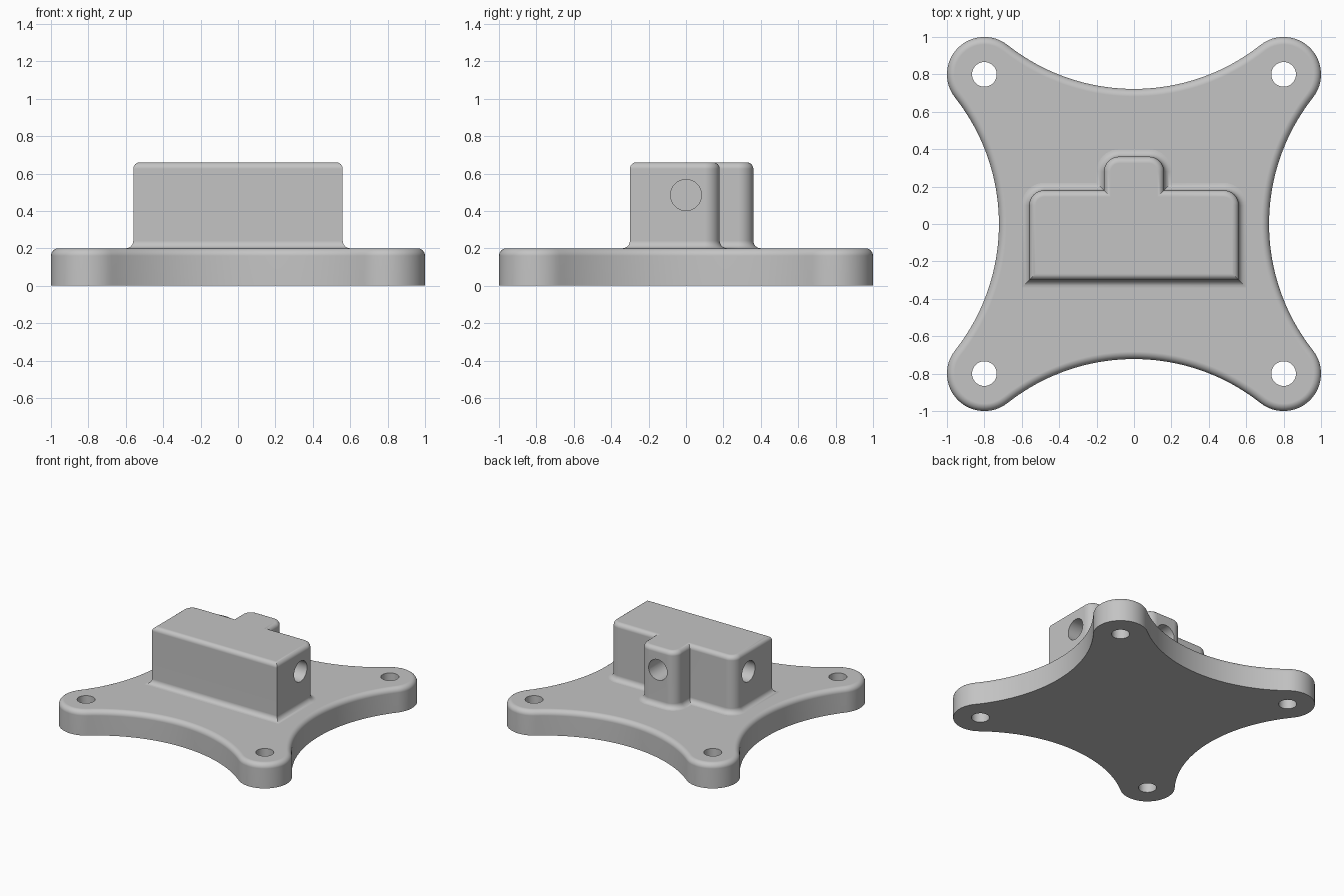
import bpy, bmesh
from math import sin, cos, pi, sqrt, atan2
from mathutils import Matrix

old = bpy.data.objects.get("Cube")
if old:
    bpy.data.objects.remove(old, do_unlink=True)

grey = bpy.data.materials.new("plain grey")
grey.use_nodes = True
colour = (0.55, 0.55, 0.55, 1)
grey.diffuse_color = colour
grey.node_tree.nodes["Principled BSDF"].inputs["Base Color"].default_value = colour


def arc(cx, cy, r, a0, a1, n):
    return [(cx + r * cos(a0 + (a1 - a0) * i / n), cy + r * sin(a0 + (a1 - a0) * i / n))
            for i in range(n + 1)]


def loft(name, outline, levels):
    """Stack offset copies of an outline; levels holds (offset, height)."""
    bm = bmesh.new()
    rings = [[bm.verts.new((x, y, z)) for x, y in outline(d)] for d, z in levels]
    n = len(rings[0])
    for low, high in zip(rings, rings[1:]):
        for i in range(n):
            j = (i + 1) % n
            bm.faces.new((low[i], low[j], high[j], high[i]))
    bm.faces.new(rings[0][::-1])
    bm.faces.new(rings[-1])
    bmesh.ops.recalc_face_normals(bm, faces=bm.faces)
    mesh = bpy.data.meshes.new(name)
    bm.to_mesh(mesh)
    bm.free()
    mesh.materials.append(grey)
    ob = bpy.data.objects.new(name, mesh)
    bpy.context.collection.objects.link(ob)
    return ob


def drill(ob, radius, depth, place):
    """Cut a round hole centred on the given matrix."""
    bm = bmesh.new()
    bmesh.ops.create_cone(bm, cap_ends=True, segments=48, radius1=radius,
                          radius2=radius, depth=depth, matrix=place)
    mesh = bpy.data.meshes.new("drill")
    bm.to_mesh(mesh)
    bm.free()
    mesh.materials.append(grey)
    cutter = bpy.data.objects.new("drill", mesh)
    cutter.hide_render = True
    bpy.context.collection.objects.link(cutter)
    mod = ob.modifiers.new("hole", "BOOLEAN")
    mod.operation, mod.solver, mod.object = "DIFFERENCE", "EXACT", cutter
    select(ob)
    bpy.ops.object.modifier_apply(modifier=mod.name)
    bpy.data.objects.remove(cutter, do_unlink=True)


def select(ob):
    bpy.ops.object.select_all(action="DESELECT")
    ob.select_set(True)
    bpy.context.view_layer.objects.active = ob


def finish(ob):
    select(ob)
    bpy.ops.object.shade_smooth_by_angle(angle=pi / 6)
    mod = ob.modifiers.new("flat_face_normals", "WEIGHTED_NORMAL")
    mod.keep_sharp = True


# Base plate: four round lobes joined by tangent hollow arcs
LOBE, REACH, WAIST = 0.2, 0.8, 0.722
gap = REACH - WAIST
HOLLOW = (REACH ** 2 + gap ** 2 - LOBE ** 2) / (2 * (LOBE + gap))
centre = WAIST + HOLLOW
tilt = atan2(centre - REACH, REACH)


def plate_outline(d):
    points = []
    lobe = arc(REACH, REACH, LOBE + d, tilt - pi / 2, pi - tilt, 24)
    lobe = arc(REACH, REACH, LOBE + d, pi / 2 - (pi - tilt), pi - tilt, 24)
    side = arc(0, centre, HOLLOW - d, -tilt, tilt - pi, 40)[1:-1]
    for k in range(4):
        c, s = cos(k * pi / 2), sin(k * pi / 2)
        points += [(c * x - s * y, s * x + c * y) for x, y in lobe + side]
    return points


def rounded_top(r, top, n=6):
    return [(-r * (1 - cos(i * pi / 2 / n)), top - r + r * sin(i * pi / 2 / n))
            for i in range(n + 1)]


plate = loft("base_plate", plate_outline, [(0, 0)] + rounded_top(0.04, 0.2))
for x in (-REACH, REACH):
    for y in (-REACH, REACH):
        drill(plate, 0.066, 1, Matrix.Translation((x, y, 0.1)))
finish(plate)

# Mounting block with rear boss: rounded rear corners, foot fillet, soft top
W, FRONT, REAR, BOSS, BACK, R = 0.56, -0.30, 0.18, 0.16, 0.36, 0.08


def block_outline(d):
    half = [(W + d, FRONT - d)]
    half += arc(W - R, REAR - R, R + d, 0, pi / 2, 10)
    half += [(BOSS + d, REAR + d)]
    half += arc(BOSS - R, BACK - R, R + d, 0, pi / 2, 10)
    return half + [(-x, y) for x, y in reversed(half)]


F = 0.04
foot = [(F * (1 - sin(i * pi / 12)), 0.2 + F * (1 - cos(i * pi / 12))) for i in range(7)]
block = loft("mounting_block", block_outline, [(F, 0.19)] + foot + rounded_top(0.035, 0.66))

# Blind holes in both ends and in the boss
for side in (-1, 1):
    drill(block, 0.083, 0.6, Matrix.Translation((side * W, 0, 0.485)) @ Matrix.Rotation(pi / 2, 4, "Y"))
drill(block, 0.083, 0.6, Matrix.Translation((0, BACK, 0.485)) @ Matrix.Rotation(pi / 2, 4, "X"))
finish(block)
